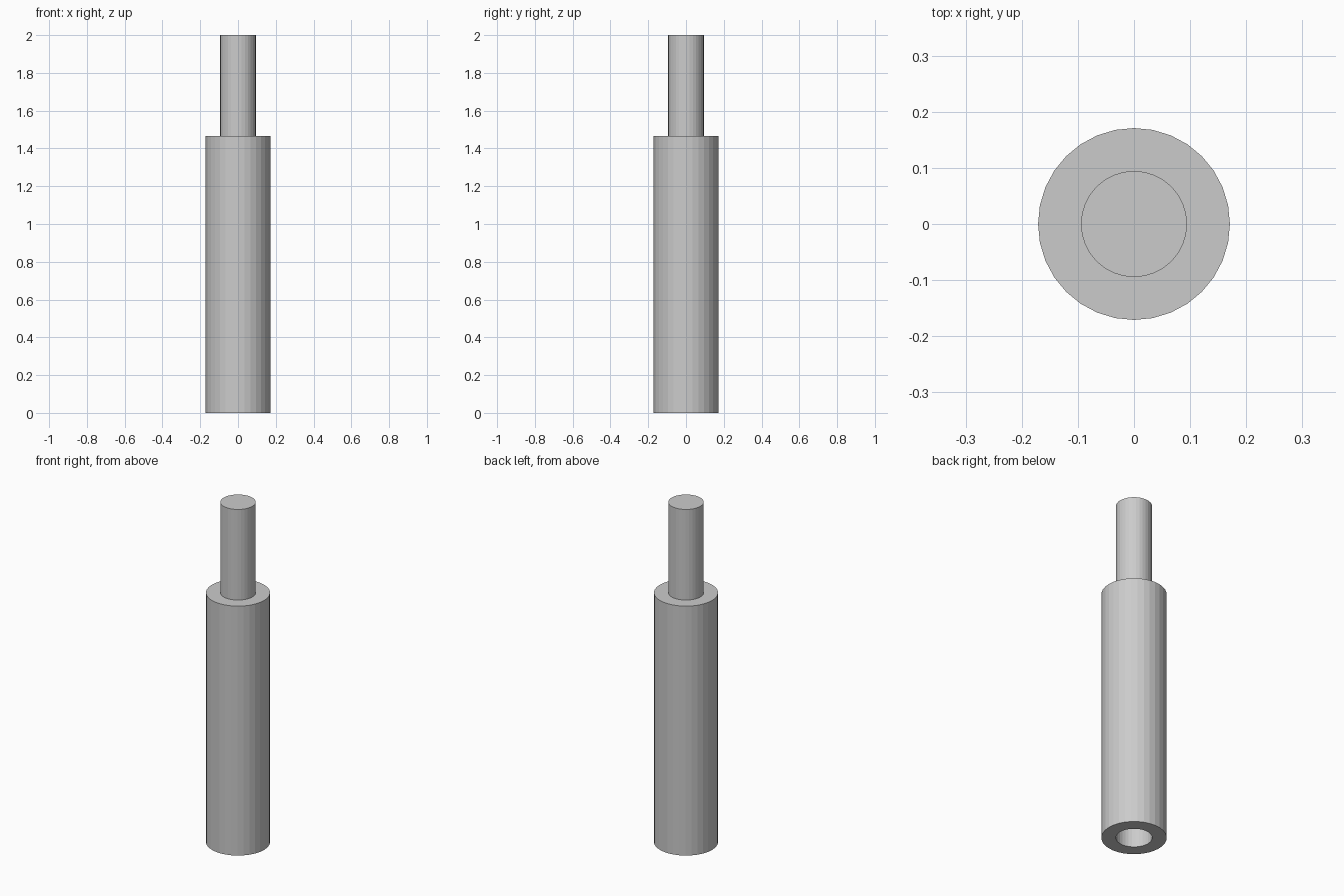
import bpy, bmesh, math

if "Cube" in bpy.data.objects:
    bpy.data.objects.remove(bpy.data.objects["Cube"])

SIDES = 32
BODY_R, STUD_R, BORE_R = 0.171, 0.0945, 0.095
STEP_Z, TOP_Z, BORE_DEPTH = 1.467, 2.0, 0.55

# Half-profile (radius, z): bore ceiling -> bore wall -> body -> shoulder -> stud
profile = [
    (BORE_R, BORE_DEPTH), (BORE_R, 0), (BODY_R, 0),
    (BODY_R, STEP_Z), (STUD_R, STEP_Z), (STUD_R, TOP_Z),
]


def lathe(name, points):
    """Revolve a profile round z and cap both ends."""
    bm = bmesh.new()
    rings = []
    for r, z in points:
        angles = [2 * math.pi * i / SIDES for i in range(SIDES)]
        rings.append([bm.verts.new((r * math.cos(a), r * math.sin(a), z)) for a in angles])
    for lo, hi in zip(rings, rings[1:]):
        for i in range(SIDES):
            j = (i + 1) % SIDES
            bm.faces.new((lo[i], lo[j], hi[j], hi[i]))
    bm.faces.new(rings[0])
    bm.faces.new(rings[-1])
    bmesh.ops.recalc_face_normals(bm, faces=bm.faces)
    mesh = bpy.data.meshes.new(name)
    bm.to_mesh(mesh)
    bm.free()
    obj = bpy.data.objects.new(name, mesh)
    bpy.context.collection.objects.link(obj)
    return obj


# Round spacer: bored body with a solid stud on top
lathe("standoff_spacer", profile)
